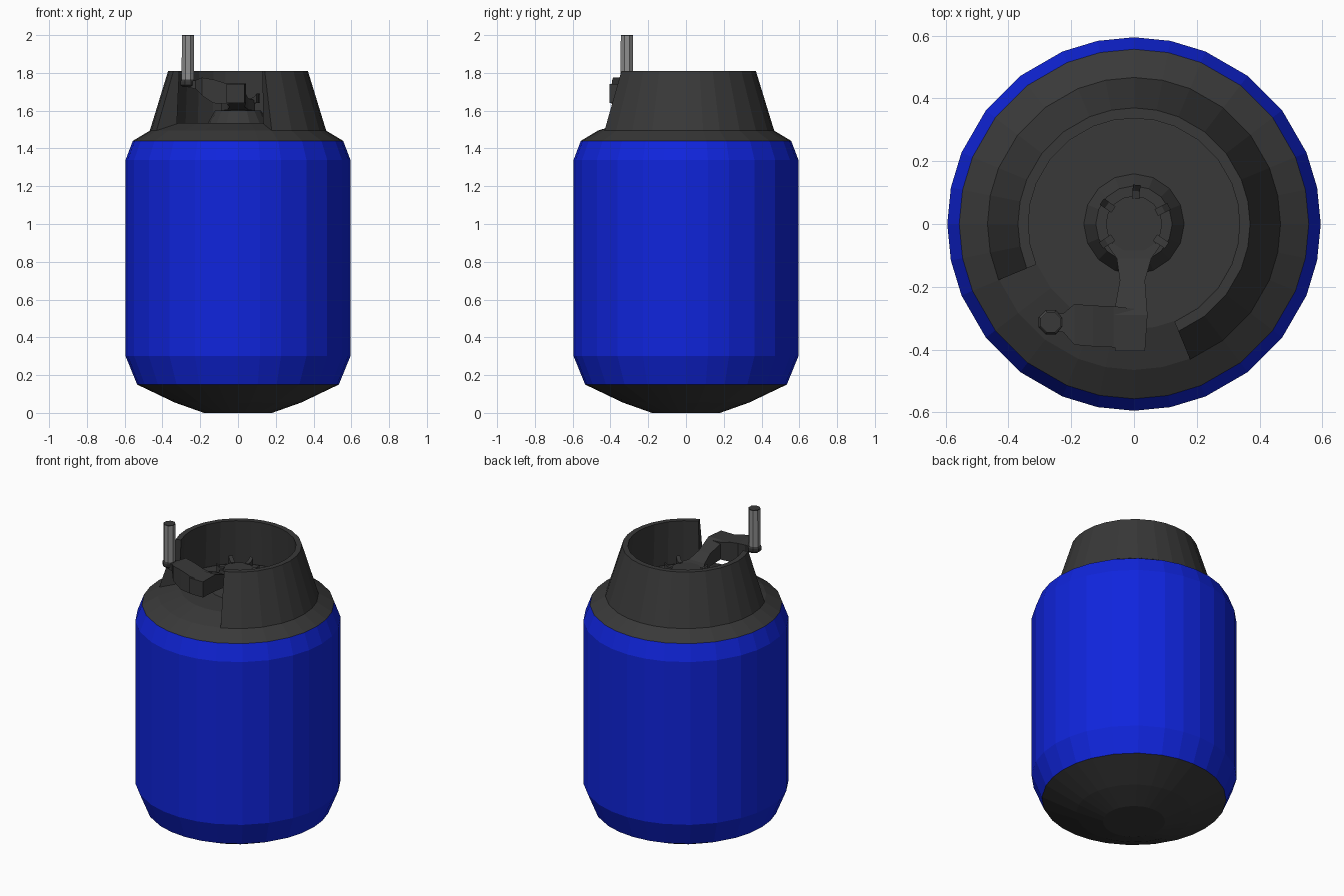
import bpy, bmesh, math
from mathutils import Vector

if "Cube" in bpy.data.objects:
    bpy.data.objects.remove(bpy.data.objects["Cube"])


def material(name, rgb):
    m = bpy.data.materials.new(name)
    m.diffuse_color = (*rgb, 1)
    m.use_nodes = True
    m.node_tree.nodes["Principled BSDF"].inputs["Base Color"].default_value = m.diffuse_color
    return m


BLUE = material("blue paint", (0.005, 0.018, 0.72))
DARK = material("dark plastic", (0.04, 0.04, 0.04))
GREY = material("grey metal", (0.27, 0.27, 0.27))

# Slightly uneven 28-sided ring shared by the shell and the collar
ANGLES = [q * 90 + a for q in range(4) for a in (0, 11.25, 22.5, 37.5, 52.5, 67.5, 78.75)]


def make(name, rings, mat, closed=True, cap_start=False, cap_end=False):
    """Skin a list of equal-length point rings."""
    bm = bmesh.new()
    vs = [[bm.verts.new(p) for p in ring] for ring in rings]
    n = len(vs[0])
    for a, b in zip(vs, vs[1:]):
        for i in range(n if closed else n - 1):
            j = (i + 1) % n
            bm.faces.new((a[i], a[j], b[j], b[i]))
    if cap_start:
        bm.faces.new(vs[0][::-1])
    if cap_end:
        bm.faces.new(vs[-1])
    bmesh.ops.recalc_face_normals(bm, faces=bm.faces)
    me = bpy.data.meshes.new(name)
    bm.to_mesh(me)
    bm.free()
    me.materials.append(mat)
    ob = bpy.data.objects.new(name, me)
    bpy.context.collection.objects.link(ob)
    return ob


def lathe(name, profile, mat, angles=ANGLES, centre=(0, 0), **kw):
    rings = [[(centre[0] + r * math.cos(math.radians(a)),
               centre[1] + r * math.sin(math.radians(a)), z) for a in angles]
             for r, z in profile]
    return make(name, rings, mat, **kw)


def loft_x(name, sections):
    """Sections: x, y0, y1, z0, z1."""
    rings = [[(x, y0, z0), (x, y1, z0), (x, y1, z1), (x, y0, z1)]
             for x, y0, y1, z0, z1 in sections]
    return make(name, rings, DARK, cap_start=True, cap_end=True)


def loft_y(name, sections):
    """Sections: y, x0, x1, z0, z1."""
    rings = [[(x0, y, z0), (x1, y, z0), (x1, y, z1), (x0, y, z1)]
             for y, x0, x1, z0, z1 in sections]
    return make(name, rings, DARK, cap_start=True, cap_end=True)


# Tank: bottom dish, blue body, shoulder with floor
lathe("bottom_dish", [(0.18, 0), (0.335, 0.055), (0.534, 0.15)], DARK, cap_start=True)
lathe("tank_body", [(0.534, 0.15), (0.595, 0.30), (0.595, 1.34), (0.557, 1.44)], BLUE)
lathe("shoulder", [(0.557, 1.44), (0.465, 1.495), (0.335, 1.535)], DARK, cap_end=True)

# Collar wall with an opening towards the front left
arc = [a for a in ANGLES if a >= 292.5] + [a + 360 for a in ANGLES if a <= 202.5]
section = [(0.467, 1.494), (0.37, 1.81), (0.337, 1.81), (0.35, 1.53)]
rings = [[(r * math.cos(math.radians(a)), r * math.sin(math.radians(a)), z)
          for r, z in section] for a in arc]
make("collar", rings, DARK, cap_start=True, cap_end=True)

# Valve boss and its hub
ring16 = [i * 22.5 for i in range(16)]
lathe("valve_boss", [(0.16, 1.535), (0.122, 1.60), (0.09, 1.60), (0.09, 1.66)],
      DARK, ring16, cap_end=True)

# Locking lugs around the hub
for k, deg in enumerate((86, 27, -33, 213, 145)):
    lug = loft_x(f"valve_lug_{k + 1}", [(0.08, -0.012, 0.012, 1.635, 1.665),
                                        (0.105, -0.012, 0.012, 1.64, 1.67),
                                        (0.125, -0.012, 0.012, 1.64, 1.69)])
    lug.rotation_euler.z = math.radians(deg)

# Valve neck reaching forward
loft_y("valve_neck", [(-0.06, -0.09, 0.09, 1.60, 1.655),
                      (-0.11, -0.055, 0.055, 1.605, 1.665),
                      (-0.18, -0.045, 0.035, 1.62, 1.70),
                      (-0.29, -0.065, 0.043, 1.64, 1.745),
                      (-0.405, -0.06, 0.035, 1.64, 1.74)])

# Side arm carrying the pipe
loft_x("side_arm", [(0.0, -0.395, -0.27, 1.642, 1.738),
                    (-0.065, -0.393, -0.262, 1.635, 1.745),
                    (-0.13, -0.39, -0.26, 1.64, 1.765),
                    (-0.19, -0.385, -0.255, 1.68, 1.775),
                    (-0.225, -0.345, -0.285, 1.715, 1.762),
                    (-0.27, -0.34, -0.285, 1.725, 1.75)])

# Vertical pipe with foot ring and dark end
ring8 = [22.5 + i * 45 for i in range(8)]
spot = (-0.265, -0.313)
lathe("pipe_foot", [(0.03, 1.725), (0.042, 1.735), (0.042, 1.755), (0.035, 1.765)], DARK,
      ring8, spot, cap_start=True, cap_end=True)
lathe("pipe", [(0.036, 1.765), (0.035, 1.995)], GREY, ring8, spot)
lathe("pipe_end", [(0.035, 1.995), (0.035, 2.0)], DARK, ring8, spot, cap_end=True)
